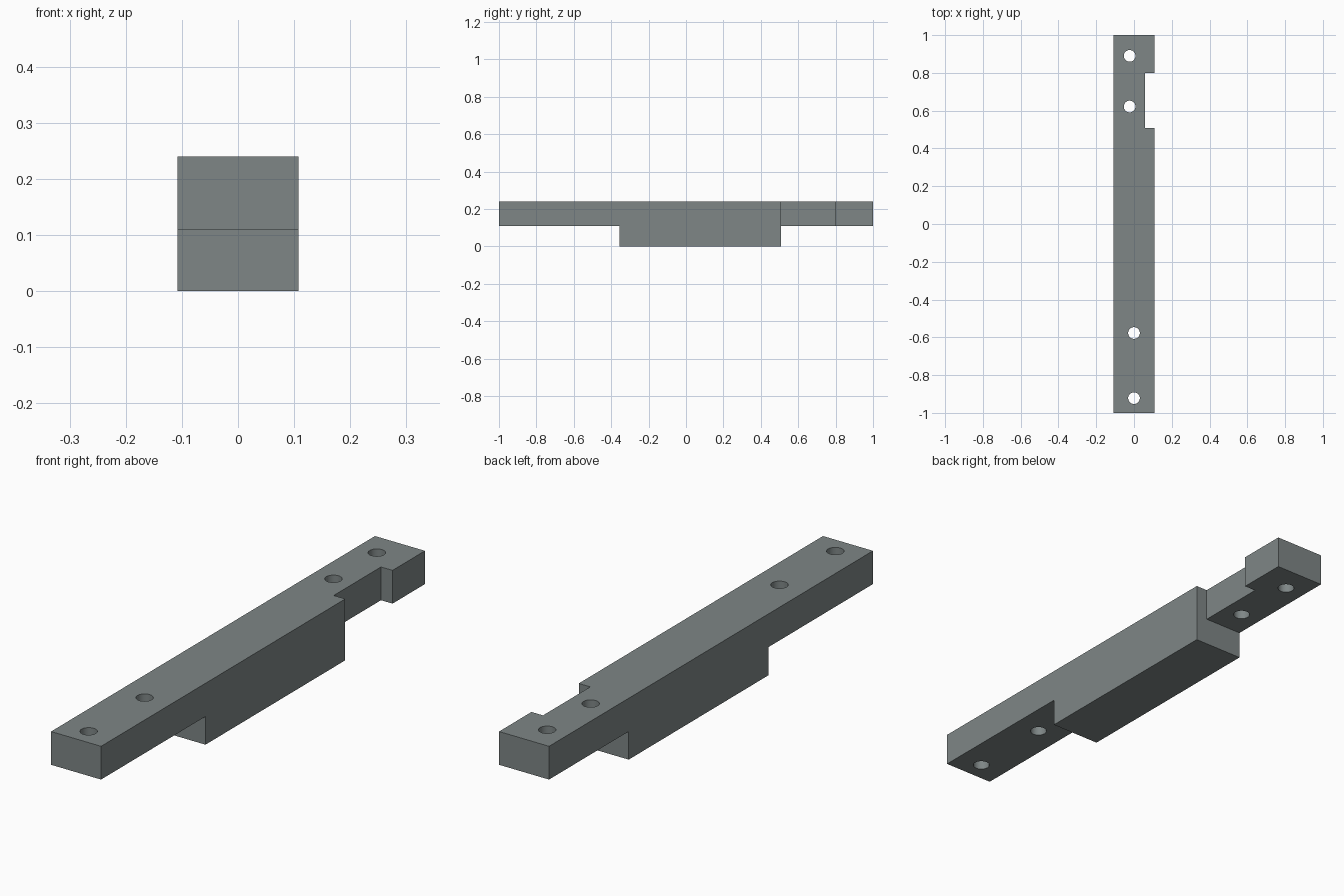
import bpy, bmesh

if "Cube" in bpy.data.objects:
    bpy.data.objects.remove(bpy.data.objects["Cube"])

HALF_W, TOP, STEP = 0.108, 0.24, 0.11

steel = bpy.data.materials.new("grey steel")
steel.diffuse_color = (0.21, 0.24, 0.24, 1)
steel.use_nodes = True
steel.node_tree.nodes["Principled BSDF"].inputs["Base Color"].default_value = steel.diffuse_color

# stepped bar: side profile (y, z) extruded across x
profile = [(-1, STEP), (-0.355, STEP), (-0.355, 0), (0.508, 0),
           (0.508, STEP), (1, STEP), (1, TOP), (-1, TOP)]
bm = bmesh.new()
face = bm.faces.new([bm.verts.new((-HALF_W, y, z)) for y, z in profile])
ext = bmesh.ops.extrude_face_region(bm, geom=[face])
verts = [g for g in ext["geom"] if isinstance(g, bmesh.types.BMVert)]
bmesh.ops.translate(bm, verts=verts, vec=(2 * HALF_W, 0, 0))
bmesh.ops.recalc_face_normals(bm, faces=bm.faces)
mesh = bpy.data.meshes.new("stepped_bar")
bm.to_mesh(mesh)
bm.free()
bar = bpy.data.objects.new("stepped_bar", mesh)
bpy.context.collection.objects.link(bar)
mesh.materials.append(steel)


def cut(cutter, name):
    """Subtract a cutter from the bar, then remove it."""
    cutter.name = name
    cutter.hide_render = True
    cutter.data.materials.append(steel)
    mod = bar.modifiers.new(name, 'BOOLEAN')
    mod.operation = 'DIFFERENCE'
    mod.solver = 'EXACT'
    mod.object = cutter
    bpy.ops.object.select_all(action='DESELECT')
    bar.select_set(True)
    bpy.context.view_layer.objects.active = bar
    bpy.ops.object.modifier_apply(modifier=name)
    bpy.data.objects.remove(cutter)


# side notch
bpy.ops.mesh.primitive_cube_add(size=1, location=(0.158, 0.654, 0.2))
notch = bpy.context.object
notch.scale = (0.2, 0.292, 0.3)
cut(notch, "notch_cutter")

# screw holes
for i, (x, y) in enumerate([(-0.023, 0.89), (-0.023, 0.622), (0, -0.577), (0, -0.922)]):
    bpy.ops.mesh.primitive_cylinder_add(vertices=32, radius=0.031, depth=0.4, location=(x, y, 0.2))
    cut(bpy.context.object, f"hole_cutter_{i}")

# smooth hole walls, sharp block edges
bar.select_set(True)
bpy.context.view_layer.objects.active = bar
bpy.ops.object.shade_smooth_by_angle(angle=0.5)
